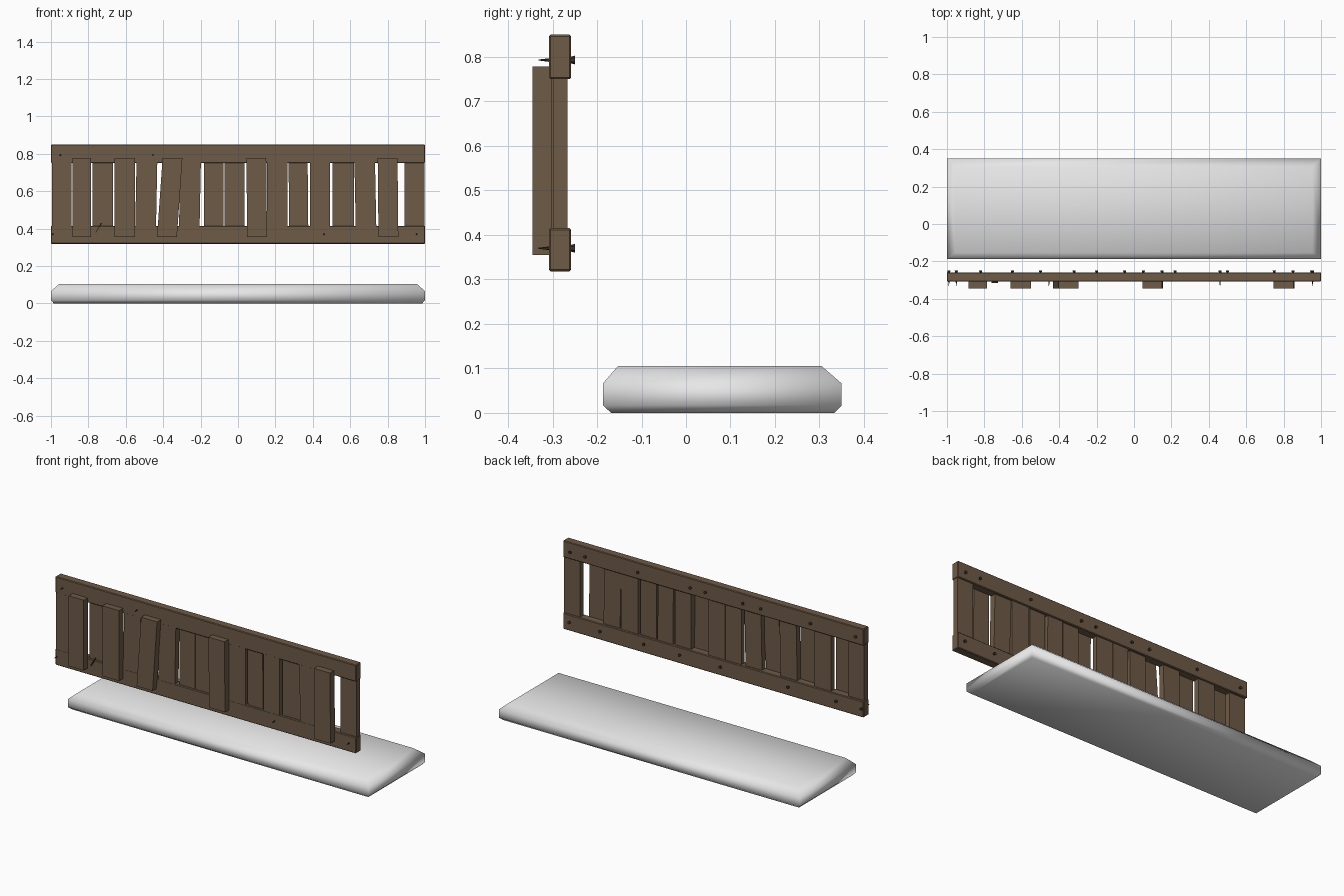
import bpy, bmesh, math
from mathutils import Matrix, Vector

if "Cube" in bpy.data.objects:
    bpy.data.objects.remove(bpy.data.objects["Cube"])


def material(name, rgb):
    m = bpy.data.materials.new(name)
    m.diffuse_color = (*rgb, 1)
    m.use_nodes = True
    m.node_tree.nodes["Principled BSDF"].inputs["Base Color"].default_value = m.diffuse_color
    return m


WOOD = material("brown wood", (0.155, 0.103, 0.062))
IRON = material("dark iron", (0.045, 0.033, 0.022))
FABRIC = material("pale fabric", (0.8, 0.8, 0.8))


def finish(bm, name, mat):
    bmesh.ops.recalc_face_normals(bm, faces=bm.faces[:])
    me = bpy.data.meshes.new(name)
    bm.to_mesh(me)
    bm.free()
    me.materials.append(mat)
    ob = bpy.data.objects.new(name, me)
    bpy.context.collection.objects.link(ob)
    return ob


def box(name, lo, hi, mat, tilt=0.0, bevel=0.0):
    lo, hi = Vector(lo), Vector(hi)
    bm = bmesh.new()
    bmesh.ops.create_cube(bm, size=1, matrix=Matrix.Diagonal((*(hi - lo), 1)))
    if bevel:
        bmesh.ops.bevel(bm, geom=bm.edges[:], offset=bevel, segments=1, affect='EDGES')
    c = (lo + hi) / 2
    # slanted boards are sheared sideways so their ends stay level
    for v in bm.verts:
        v.co.x += v.co.z * tilt
        v.co += c
    return finish(bm, name, mat)


# Cushion: stacked rectangular rings, chamfered top and bottom
bm = bmesh.new()
rings = []
for hx, y0, y1, z in [(0.985, -0.168, 0.333, 0), (1, -0.187, 0.35, 0.017),
                      (1, -0.187, 0.35, 0.066), (0.955, -0.153, 0.305, 0.105)]:
    rings.append([bm.verts.new(p) for p in
                  [(-hx, y0, z), (hx, y0, z), (hx, y1, z), (-hx, y1, z)]])
for a, b in zip(rings, rings[1:]):
    for i in range(4):
        j = (i + 1) % 4
        bm.faces.new((a[i], a[j], b[j], b[i]))
bm.faces.new(rings[0])
bm.faces.new(rings[-1])
for f in bm.faces:
    f.smooth = True
finish(bm, "seat_cushion", FABRIC)

# Rails of the backrest
box("top_rail", (-1, -0.308, 0.75), (1, -0.258, 0.85), WOOD, bevel=0.004)
box("bottom_rail", (-1, -0.308, 0.318), (1, -0.258, 0.415), WOOD, bevel=0.004)

# Upright boards: left x, right x, depth (flush, inset or proud), slant
DEPTH = {"flush": (-0.3075, -0.272, 0.40, 0.76),
         "inset": (-0.298, -0.266, 0.40, 0.76),
         "proud": (-0.345, -0.302, 0.355, 0.778)}
boards = [(-0.995, -0.890, "flush", 0), (-0.885, -0.785, "proud", 0),
          (-0.778, -0.668, "inset", 0), (-0.660, -0.550, "proud", 0),
          (-0.546, -0.435, "flush", 0.02), (-0.418, -0.312, "proud", 0.07),
          (-0.312, -0.202, "flush", 0.02), (-0.182, -0.078, "inset", 0),
          (-0.073, 0.035, "inset", 0), (0.047, 0.153, "proud", -0.01),
          (0.156, 0.264, "flush", 0), (0.272, 0.374, "inset", -0.01),
          (0.386, 0.492, "flush", 0), (0.504, 0.620, "inset", 0),
          (0.626, 0.736, "flush", -0.02), (0.749, 0.855, "proud", -0.01),
          (0.890, 0.997, "inset", 0)]
for i, (x0, x1, kind, tilt) in enumerate(boards):
    y0, y1, z0, z1 = DEPTH[kind]
    box(f"back_board_{i + 1}", (x0, y0, z0), (x1, y1, z1), WOOD, tilt)


def cone(bm, x, z, ya, yb, ra, rb, sides=6):
    m = Matrix.Translation((x, (ya + yb) / 2, z)) @ Matrix.Rotation(math.pi / 2, 4, 'X')
    bmesh.ops.create_cone(bm, cap_ends=True, segments=sides, radius1=ra,
                          radius2=rb, depth=abs(yb - ya), matrix=m)


# Nails: heads on the back, some tips poking out of the front
bm = bmesh.new()
for x in (-0.95, -0.65, -0.32, -0.2, 0.05, 0.15, 0.5, 0.85, 0.95):
    cone(bm, x, 0.793, -0.260, -0.249, 0.010, 0.007)
for x in (-0.99, -0.82, -0.5, -0.05, 0.22, 0.46, 0.75, 0.955):
    cone(bm, x, 0.370, -0.260, -0.249, 0.010, 0.007)
for x, z in ((-0.95, 0.793), (-0.455, 0.793), (-0.99, 0.37), (0.46, 0.37), (0.955, 0.37)):
    cone(bm, x, z, -0.30, -0.332, 0.005, 0.001)
finish(bm, "nails", IRON)

# Bent nail on the front of the lower rail
box("bent_nail", (-0.748, -0.316, 0.38), (-0.742, -0.308, 0.43), IRON, tilt=0.6)
